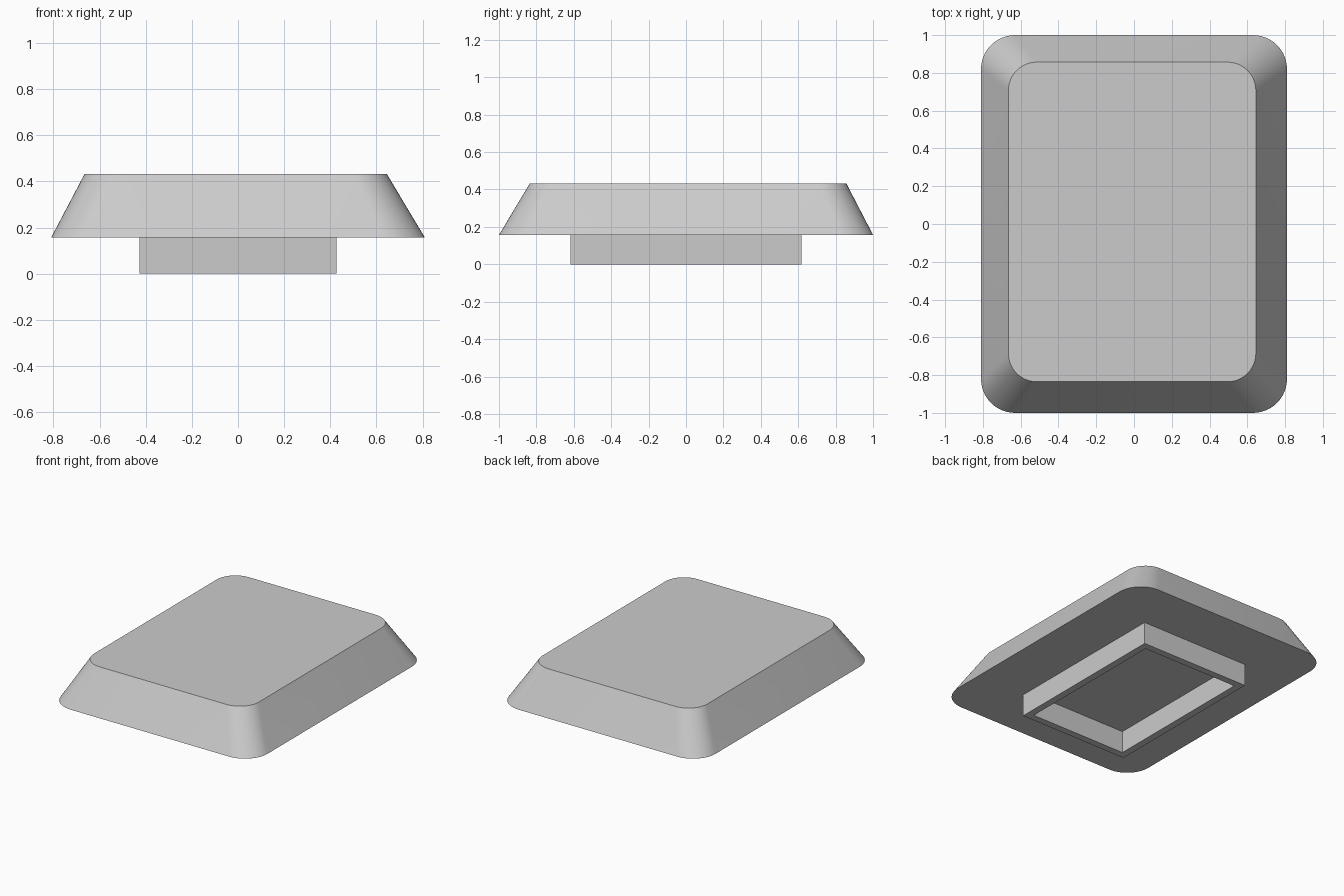
import bpy, bmesh, math

cube = bpy.data.objects.get("Cube")
if cube:
    bpy.data.objects.remove(cube, do_unlink=True)

grey = bpy.data.materials.new("plain grey")
grey.use_nodes = True
colour = (0.6, 0.6, 0.6, 1)
grey.diffuse_color = colour
grey.node_tree.nodes["Principled BSDF"].inputs["Base Color"].default_value = colour


def outline(bm, x0, x1, y0, y1, z, radius=0, steps=12):
    """Ring of vertices around a rectangle, with rounded corners if radius > 0."""
    corners = [(x1 - radius, y1 - radius), (x0 + radius, y1 - radius),
               (x0 + radius, y0 + radius), (x1 - radius, y0 + radius)]
    ring = []
    for i, (cx, cy) in enumerate(corners):
        for k in range(steps + 1 if radius else 1):
            a = math.pi / 2 * (i + k / steps)
            ring.append(bm.verts.new((cx + radius * math.cos(a),
                                      cy + radius * math.sin(a), z)))
    return ring


def bridge(bm, a, b):
    n = len(a)
    for i in range(n):
        j = (i + 1) % n
        bm.faces.new((a[i], a[j], b[j], b[i]))


def finish(bm, name):
    bmesh.ops.recalc_face_normals(bm, faces=bm.faces)
    mesh = bpy.data.meshes.new(name)
    bm.to_mesh(mesh)
    bm.free()
    mesh.materials.append(grey)
    obj = bpy.data.objects.new(name, mesh)
    bpy.context.collection.objects.link(obj)
    bpy.ops.object.select_all(action='DESELECT')
    obj.select_set(True)
    bpy.context.view_layer.objects.active = obj
    bpy.ops.object.shade_smooth_by_angle(angle=math.radians(30))


UNDERSIDE, TOP = 0.157, 0.433

# Tapered slab with rounded corners, its top slightly off centre
bm = bmesh.new()
base = outline(bm, -0.81, 0.81, -1, 1, UNDERSIDE, 0.18)
top = outline(bm, -0.665, 0.645, -0.835, 0.857, TOP, 0.15)
bridge(bm, base, top)
bm.faces.new(base)
bm.faces.new(top)
finish(bm, "tapered_slab")

# Open rectangular foot frame under the slab
bm = bmesh.new()
X, Y, WALL = 0.427, 0.617, 0.05
rings = [outline(bm, -X + t, X - t, -Y + t, Y - t, z)
         for t, z in ((0, UNDERSIDE), (0, 0), (WALL, 0), (WALL, UNDERSIDE))]
for i in range(4):
    bridge(bm, rings[i], rings[(i + 1) % 4])
finish(bm, "foot_frame")
